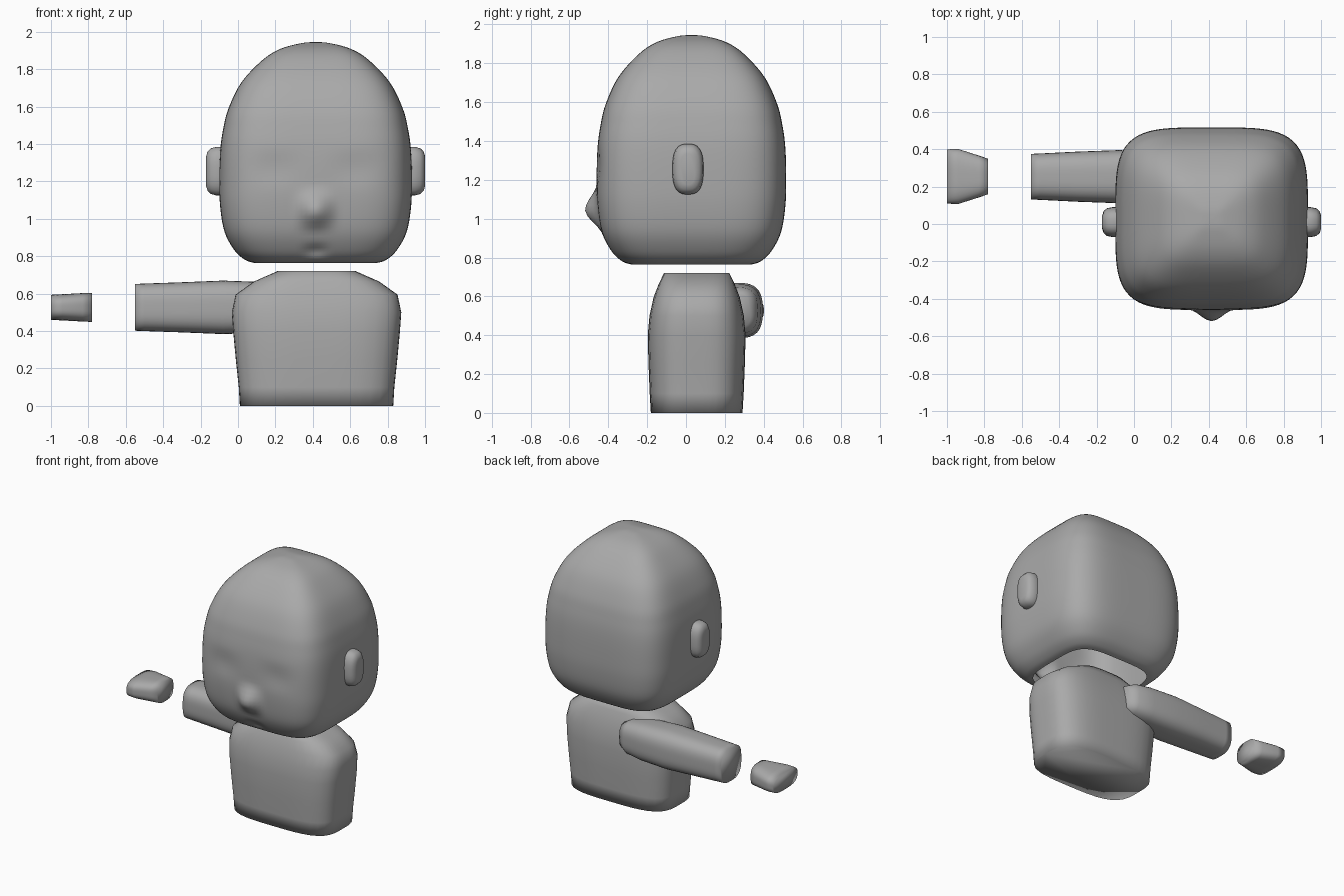
import bpy, bmesh, math

cube = bpy.data.objects.get("Cube")
if cube:
    bpy.data.objects.remove(cube, do_unlink=True)

grey = bpy.data.materials.new("plain_grey")
grey.use_nodes = True
grey.diffuse_color = (0.4, 0.4, 0.4, 1)
grey.node_tree.nodes["Principled BSDF"].inputs["Base Color"].default_value = (0.4, 0.4, 0.4, 1)


def outline(power, count):
    """Unit rounded square, evenly spaced by angle."""
    pts = []
    for i in range(count):
        c, s = (f(math.tau * i / count) for f in (math.cos, math.sin))
        r = (abs(c) ** power + abs(s) ** power) ** (-1 / power)
        pts.append((r * c, r * s))
    return pts


def loft(name, rings, axis="z", power=3.5, count=48, close_start=True, deform=None):
    """Skin rings of (position, centre u, centre v, half u, half v)."""
    bm = bmesh.new()
    loops = []
    for p, cu, cv, hu, hv in rings:
        loop = []
        for u, v in outline(power, count):
            u, v = cu + u * hu, cv + v * hv
            loop.append(bm.verts.new((u, v, p) if axis == "z" else (p, u, v)))
        loops.append(loop)
    for a, b in zip(loops, loops[1:]):
        for i in range(count):
            j = (i + 1) % count
            bm.faces.new((a[i], a[j], b[j], b[i]))
    if close_start:
        bm.faces.new(loops[0][::-1])
    bm.faces.new(loops[-1])
    if rings[-1][0] < rings[0][0]:
        bmesh.ops.reverse_faces(bm, faces=bm.faces)
    if deform:
        for v in bm.verts:
            deform(v.co)
    mesh = bpy.data.meshes.new(name)
    bm.to_mesh(mesh)
    bm.free()
    mesh.materials.append(grey)
    mesh.shade_smooth()
    obj = bpy.data.objects.new(name, mesh)
    bpy.context.collection.objects.link(obj)
    return obj


def refine(points, steps):
    """Smooth curve through profile points."""
    out = []
    for i in range(len(points) - 1):
        p0, p1, p2, p3 = (points[max(0, min(len(points) - 1, i + k))] for k in (-1, 0, 1, 2))
        for s in range(steps):
            t = s / steps
            out.append(tuple(
                b + t * ((c - a) / 2 + t * (a - 2.5 * b + 2 * c - d / 2 + t * (1.5 * (b - c) + (d - a) / 2)))
                for a, b, c, d in zip(p0, p1, p2, p3)))
    return out + [points[-1]]


def bump(d, width):
    """Smooth falloff from 1 at the middle to 0 at width."""
    t = max(0, 1 - abs(d) / width)
    return t * t * (3 - 2 * t)


MID = 0.415  # centre line of head and body


def face(co):
    """Nose, mouth dent and shallow eye sockets on the front."""
    if co.y > -0.2:
        return
    dx = co.x - MID
    nose = bump(dx, 0.13) * bump(co.z - 1.04, 0.14 if co.z > 1.04 else 0.12)
    mouth = bump(dx, 0.1) * bump(co.z - 0.83, 0.05)
    eyes = bump(abs(dx) - 0.22, 0.2) * bump(co.z - 1.27, 0.13)
    co.y += 0.02 * mouth + 0.01 * eyes - 0.066 * nose


# Head: squared slices following a domed profile, open underneath
dome = [(0.765, 0.64), (0.78, 0.73), (0.83, 0.84), (0.93, 0.945), (1.07, 0.992), (1.22, 1),
        (1.37, 0.99), (1.48, 0.96), (1.59, 0.905), (1.73, 0.77), (1.85, 0.55), (1.91, 0.36),
        (1.94, 0.14), (1.945, 0.01)]
loft("head", [(z, MID, 0.028, 0.515 * s, 0.488 * s) for z, s in refine(dome, 5)],
     power=4.2, count=128, close_start=False, deform=face)

# Ears
ear = [(0.44, 0.08, 0.13), (0.53, 0.08, 0.13), (0.56, 0.074, 0.122), (0.578, 0.058, 0.104),
       (0.585, 0.035, 0.08)]
for name, side in (("left_ear", 1), ("right_ear", -1)):
    loft(name, [(MID + side * x, 0.01, 1.255, hy, hz) for x, hy, hz in ear],
         axis="x", power=2.8, count=32)

# Torso
body = [(0, 0.41, 0.236), (0.1, 0.416, 0.242), (0.25, 0.432, 0.248), (0.4, 0.446, 0.252),
        (0.5, 0.453, 0.243), (0.595, 0.433, 0.222), (0.665, 0.335, 0.195), (0.72, 0.21, 0.168)]
loft("torso", [(z, 0.42, 0.055, hx, hy) for z, hx, hy in body])

# Right arm, running from the shoulder out to the wrist
arm = [(0.32, 0.08, 0.09), (0.26, 0.115, 0.12), (0.14, 0.132, 0.135), (-0.08, 0.142, 0.143),
       (-0.3, 0.134, 0.134), (-0.5, 0.124, 0.127), (-0.55, 0.122, 0.125)]
loft("right_arm", [(x, 0.253, 0.527, hy, hz) for x, hy, hz in arm], axis="x", power=3)

# Right hand, flaring away from the wrist
hand = [(-0.78, 0.095, 0.078), (-0.83, 0.112, 0.076), (-0.94, 0.147, 0.07), (-1, 0.145, 0.067)]
loft("right_hand", [(x, 0.254, 0.527, hy, hz) for x, hy, hz in hand], axis="x", power=3)
